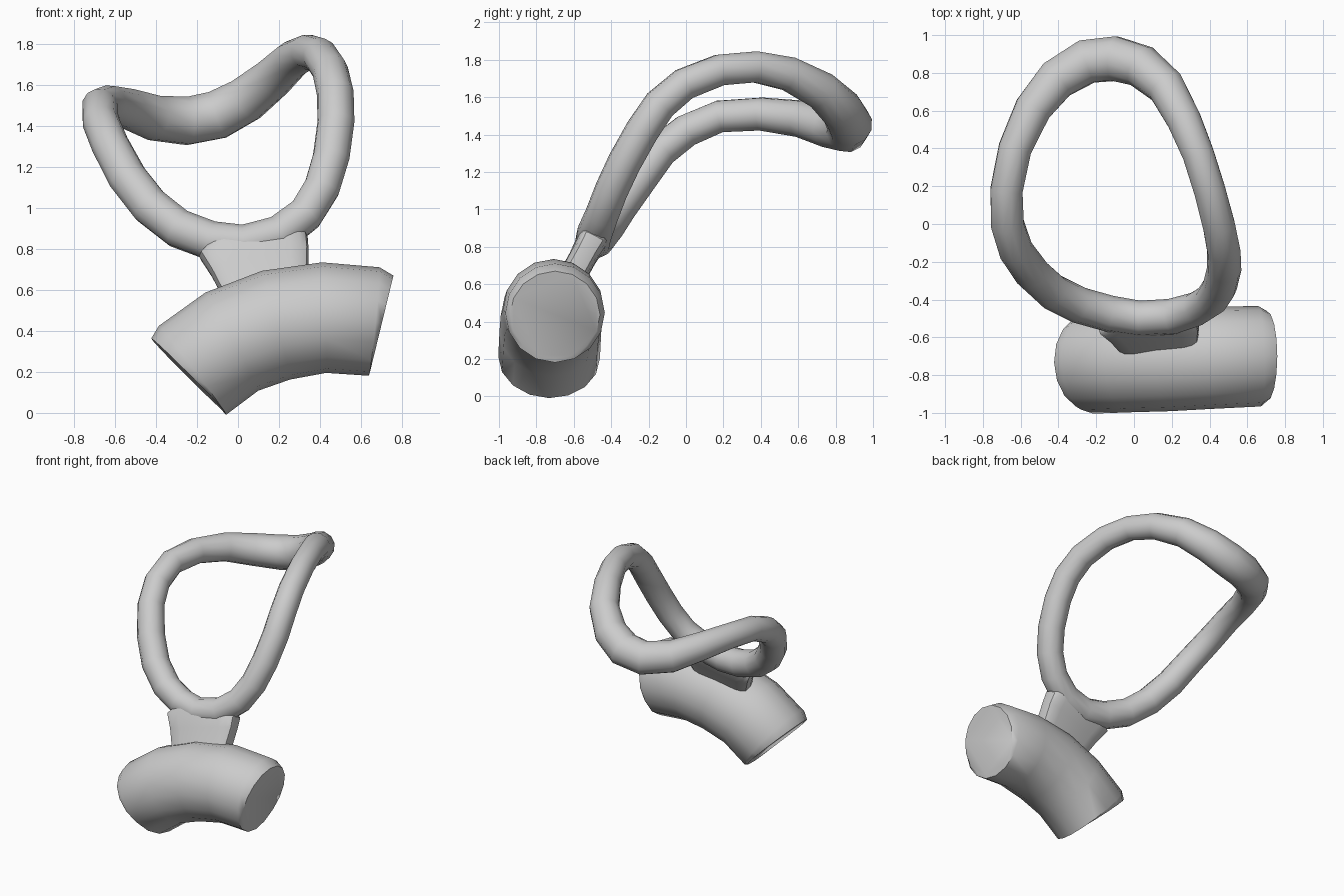
import bpy, bmesh
from math import cos, sin, pi
from mathutils import Vector as V

if "Cube" in bpy.data.objects:
    bpy.data.objects.remove(bpy.data.objects["Cube"])


def loft(name, rings, closed=False):
    """Skin a list of vertex rings, capping the ends unless closed."""
    bm = bmesh.new()
    vs = [[bm.verts.new(p) for p in r] for r in rings]
    n = len(vs[0])
    for i in range(len(vs) if closed else len(vs) - 1):
        a, b = vs[i], vs[(i + 1) % len(vs)]
        for k in range(n):
            bm.faces.new((a[k], a[(k + 1) % n], b[(k + 1) % n], b[k]))
    if not closed:
        bm.faces.new(vs[0])
        bm.faces.new(vs[-1])
    bmesh.ops.recalc_face_normals(bm, faces=bm.faces[:])
    me = bpy.data.meshes.new(name)
    bm.to_mesh(me)
    bm.free()
    ob = bpy.data.objects.new(name, me)
    bpy.context.collection.objects.link(ob)
    bpy.ops.object.select_all(action='DESELECT')
    ob.select_set(True)
    bpy.context.view_layer.objects.active = ob
    bpy.ops.object.shade_smooth_by_angle(angle=0.8)
    return ob


def circles(path, sides, ref, closed=False):
    """Circular sections along a path of (x, y, z, radius)."""
    pts = [V(p[:3]) for p in path]
    n, out = len(pts), []
    for i, p in enumerate(pts):
        nxt = pts[(i + 1) % n] if closed else pts[min(i + 1, n - 1)]
        prv = pts[i - 1] if closed else pts[max(i - 1, 0)]
        t = (nxt - prv).normalized()
        u = ref(p)
        u = (u - t * u.dot(t)).normalized()
        w = t.cross(u)
        out.append([p + path[i][3] * (u * cos(2 * pi * k / sides) + w * sin(2 * pi * k / sides))
                    for k in range(sides)])
    return out


# Bent grip with slightly rounded ends
grip = [(-.245, -.733, .185, .252), (-.222, -.732, .208, .272), (-.03, -.725, .348, .272),
        (.185, -.717, .428, .274), (.42, -.708, .465, .27), (.665, -.70, .446, .266),
        (.702, -.70, .437, .24)]
loft("bent_grip", circles(grip, 16, lambda p: V((0, 1, 0))))

# Closed saddle-shaped loop, thicker at the back
loop = [(.03, -.50, .825, .095), (.20, -.49, .87, .095), (.33, -.45, .97, .09),
        (.41, -.40, 1.10, .09), (.455, -.33, 1.25, .091), (.478, -.235, 1.42, .091),
        (.475, -.14, 1.56, .09), (.45, -.01, 1.67, .088), (.40, .18, 1.745, .086),
        (.34, .37, 1.762, .086), (.265, .55, 1.725, .093), (.17, .725, 1.635, .103),
        (.04, .835, 1.53, .115), (-.10, .875, 1.455, .122), (-.25, .86, 1.425, .12),
        (-.41, .765, 1.44, .112), (-.535, .61, 1.485, .1), (-.63, .40, 1.51, .09),
        (-.675, .18, 1.497, .088), (-.67, .0, 1.42, .09), (-.625, -.14, 1.31, .092),
        (-.54, -.26, 1.15, .096), (-.43, -.36, 1.01, .097), (-.29, -.43, .90, .097),
        (-.13, -.475, .84, .097)]
loft("carry_loop", circles(loop, 12, lambda p: p - V((-.05, .15, 1.3)), True), True)


# Flattened neck joining loop and grip: left x, z, right x, z, half thickness
def neck_section(x0, z0, x1, z1, th):
    y = lambda z: -.575 + (z - .7) * .55
    a, b = V((x0, y(z0), z0)), V((x1, y(z1), z1))
    mid, u, w = (a + b) / 2, (b - a) / 2, V((0, .87, -.45)) * th
    sq = lambda c: abs(c) ** .5 * (1 if c > 0 else -1)
    return [mid + u * sq(cos(2 * pi * k / 16)) + w * sq(sin(2 * pi * k / 16)) for k in range(16)]


loft("neck", [neck_section(*s) for s in
              [(-.05, .52, .34, .62, .075), (-.135, .68, .345, .795, .075),
               (-.19, .765, .34, .86, .082), (-.1, .86, .25, .91, .07)]])
